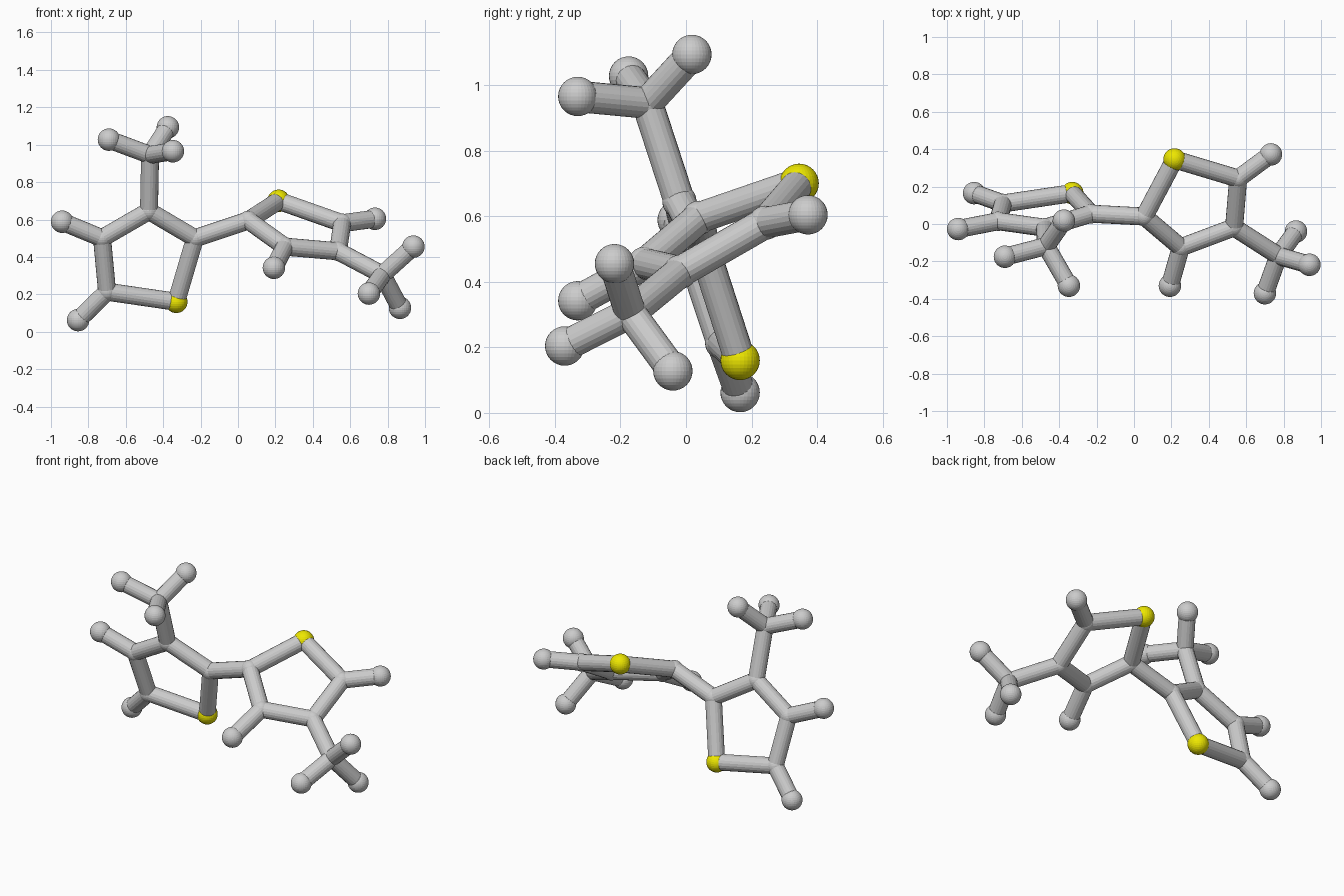
import bpy
from mathutils import Vector

if "Cube" in bpy.data.objects:
    bpy.data.objects.remove(bpy.data.objects["Cube"])

ATOM_R, JOINT_R, BOND_R = 0.06, 0.052, 0.048

yellow = bpy.data.materials.new("sulfur_yellow")
yellow.diffuse_color = (0.85, 0.8, 0.0, 1)
yellow.use_nodes = True
yellow.node_tree.nodes["Principled BSDF"].inputs["Base Color"].default_value = yellow.diffuse_color

# Each half: five-sided ring (sulfur first), then the parts hanging off it
HALVES = {
    "left": {
        "ring": [(-0.33, 0.165, 0.16), (-0.23, 0.055, 0.50), (-0.476, -0.02, 0.645),
                 (-0.727, 0.015, 0.50), (-0.70, 0.11, 0.214)],
        "hydrogens": {3: (-0.94, -0.027, 0.588), 4: (-0.855, 0.165, 0.062)},
        "methyl_on": 2,
        "methyl": (-0.47, -0.118, 0.945),
        "methyl_tips": [(-0.69, -0.175, 1.027), (-0.375, 0.018, 1.093), (-0.348, -0.33, 0.965)],
    },
    "right": {
        "ring": [(0.217, 0.345, 0.70), (0.055, 0.04, 0.595), (0.25, -0.125, 0.455),
                 (0.535, -0.018, 0.43), (0.557, 0.243, 0.58)],
        "hydrogens": {2: (0.192, -0.33, 0.342), 4: (0.732, 0.372, 0.604)},
        "methyl_on": 3,
        "methyl": (0.772, -0.17, 0.305),
        "methyl_tips": [(0.938, -0.218, 0.455), (0.70, -0.37, 0.204), (0.866, -0.04, 0.128)],
    },
}


def ball(name, p, r):
    bpy.ops.mesh.primitive_uv_sphere_add(segments=32, ring_count=16, radius=r, location=p)
    ob = bpy.context.object
    ob.name = name
    return ob


def bond(name, a, b):
    a, b = Vector(a), Vector(b)
    d = b - a
    bpy.ops.mesh.primitive_cylinder_add(vertices=20, radius=BOND_R, depth=d.length,
                                        location=(a + b) / 2)
    ob = bpy.context.object
    ob.name = name
    ob.rotation_euler = d.to_track_quat('Z', 'Y').to_euler()
    return ob


for side, h in HALVES.items():
    ring = h["ring"]
    # Ring atoms and the bonds between them
    for i, p in enumerate(ring):
        if i == 0:
            ball(side + "_sulfur", p, ATOM_R).data.materials.append(yellow)
        else:
            ball(f"{side}_ring_carbon_{i}", p, JOINT_R)
        bond(f"{side}_ring_bond_{i}", p, ring[(i + 1) % 5])
    # Hydrogens on the ring
    for i, p in h["hydrogens"].items():
        ball(f"{side}_ring_hydrogen_{i}", p, ATOM_R)
        bond(f"{side}_hydrogen_bond_{i}", ring[i], p)
    # Methyl group
    m = h["methyl"]
    ball(side + "_methyl_carbon", m, JOINT_R)
    bond(side + "_methyl_stem", ring[h["methyl_on"]], m)
    for k, p in enumerate(h["methyl_tips"]):
        ball(f"{side}_methyl_hydrogen_{k}", p, ATOM_R)
        bond(f"{side}_methyl_bond_{k}", m, p)

# Link between the two rings
bond("ring_link_bond", HALVES["left"]["ring"][1], HALVES["right"]["ring"][1])
